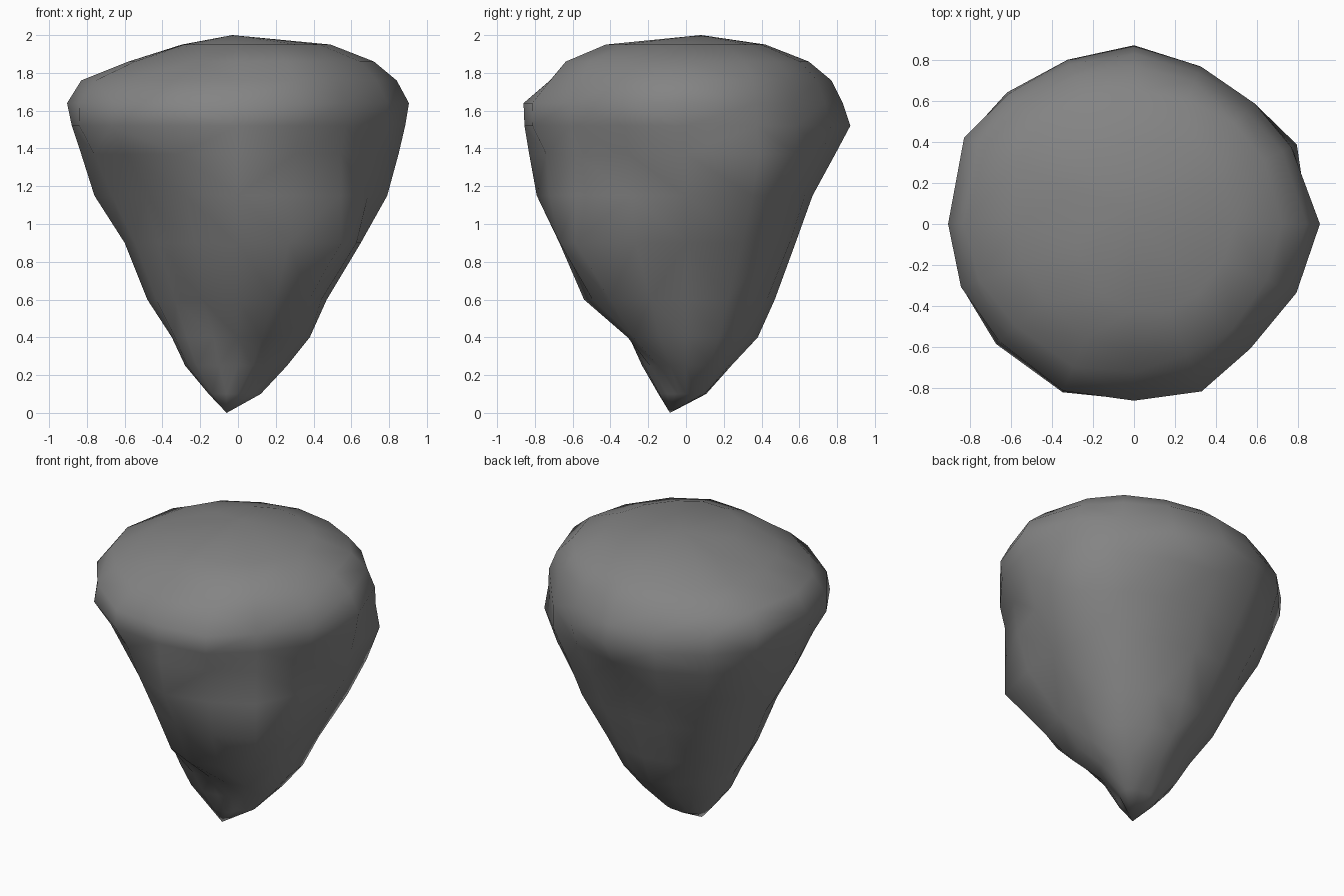
import bpy, bmesh, math

if "Cube" in bpy.data.objects:
    bpy.data.objects.remove(bpy.data.objects["Cube"])

# Rock contours: height, then radius on eight spokes counter-clockwise from +x
contours = [
    (0.10, (.12, .12, .10, .13, .15, .18, .14, .08)),
    (0.25, (.26, .27, .24, .24, .28, .29, .22, .20)),
    (0.40, (.38, .39, .38, .34, .35, .36, .30, .38)),
    (0.60, (.47, .49, .47, .48, .48, .44, .54, .55)),
    (0.90, (.65, .65, .58, .64, .60, .56, .67, .80)),
    (1.15, (.79, .74, .67, .76, .76, .66, .79, .80)),
    (1.37, (.85, .83, .79, .85, .83, .79, .83, .80)),
    (1.52, (.885, .83, .87, .89, .88, .89, .855, .83)),
    (1.64, (.905, .80, .83, .88, .905, .87, .86, .83)),
    (1.76, (.84, .77, .77, .81, .83, .76, .72, .77)),
    (1.86, (.72, .69, .65, .66, .58, .57, .62, .70)),
    (1.95, (.49, .46, .42, .36, .28, .32, .42, .46)),
]
# Ridges halfway between spokes for body and cap, and the bearing of every column
body_ridges = (1.05, .97, 1, 1.03, 1, .99, .98, .94)
cap_ridges = (1.0, .98, .98, 1.04, 1.01, 1.02, 1.04, .99)
bearings = (0, 26, 45, 67, 90, 112, 134, 153, 180, 200, 221, 247, 270, 292, 313, 337)

bm = bmesh.new()
rings = []
for z, radii in contours:
    ridges = body_ridges if z < 1.45 else cap_ridges
    ring = []
    for i, bearing in enumerate(bearings):
        k = i // 2
        r = radii[k]
        if i % 2:
            r = (r + radii[(k + 1) % 8]) / 2 * ridges[k]
        a = math.radians(bearing)
        ring.append(bm.verts.new((r * math.cos(a), r * math.sin(a), z)))
    rings.append(ring)

# Skin between contours, then close at the pointed foot and the domed crown
for low, high in zip(rings, rings[1:]):
    for i in range(16):
        j = (i + 1) % 16
        bm.faces.new((low[i], low[j], high[j], high[i]))
foot = bm.verts.new((-.06, -.085, 0))
crown = bm.verts.new((-.03, .08, 2))
for i in range(16):
    j = (i + 1) % 16
    bm.faces.new((foot, rings[0][j], rings[0][i]))
    bm.faces.new((crown, rings[-1][i], rings[-1][j]))

bmesh.ops.triangulate(bm, faces=[f for f in bm.faces if len(f.verts) == 4])
bmesh.ops.recalc_face_normals(bm, faces=bm.faces)
for f in bm.faces:
    f.smooth = True

mesh = bpy.data.meshes.new("rock")
bm.to_mesh(mesh)
bm.free()
rock = bpy.data.objects.new("rock", mesh)
bpy.context.collection.objects.link(rock)

# Dark grey stone
stone = bpy.data.materials.new("dark_stone")
stone.diffuse_color = (.23, .23, .23, 1)
stone.use_nodes = True
stone.node_tree.nodes["Principled BSDF"].inputs["Base Color"].default_value = stone.diffuse_color
mesh.materials.append(stone)
